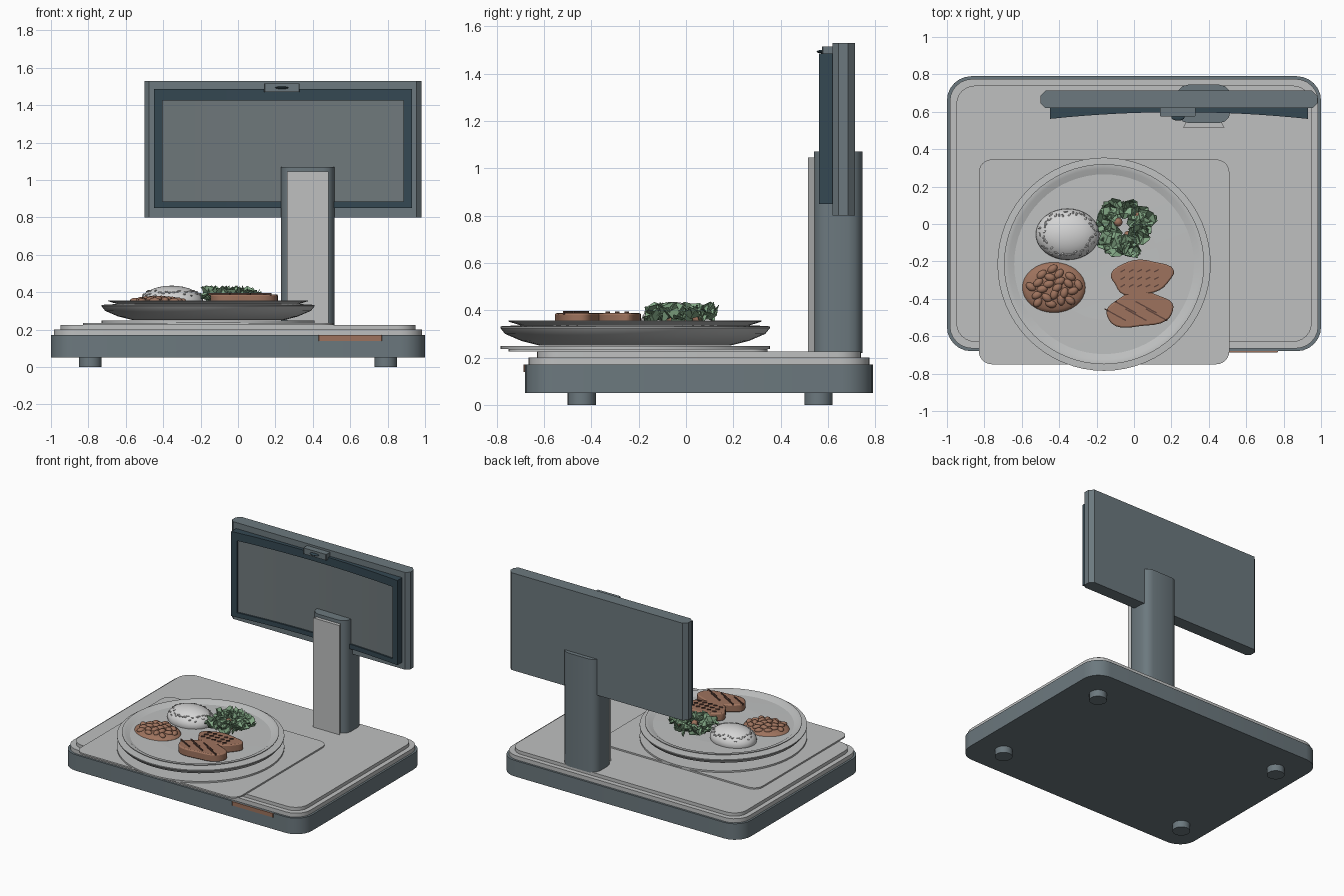
import bpy, bmesh, random
from math import sin, cos, pi, radians, sqrt
from mathutils import Matrix, Vector, Euler

random.seed(4)
if "Cube" in bpy.data.objects:
    bpy.data.objects.remove(bpy.data.objects["Cube"])


def material(name, r, g, b):
    m = bpy.data.materials.new(name)
    m.use_nodes = True
    m.diffuse_color = (r, g, b, 1)
    for n in m.node_tree.nodes:
        if n.type == 'BSDF_PRINCIPLED':
            n.inputs["Base Color"].default_value = (r, g, b, 1)
    return m


SLATE = material("slate", .15, .19, .21)
LIGHT = material("light_grey", .52, .53, .53)
BEZEL = material("dark_blue_grey", .035, .065, .085)
SCREEN = material("screen_grey", .16, .19, .20)
WHITE = material("rice_white", .66, .66, .66)
BROWN = material("cooked_brown", .34, .17, .11)
CHAR = material("char_brown", .12, .06, .045)
GREEN = material("leaf_green", .23, .40, .24)


def finish(name, bm, mat, angle=35):
    bmesh.ops.recalc_face_normals(bm, faces=bm.faces)
    me = bpy.data.meshes.new(name)
    bm.to_mesh(me)
    bm.free()
    me.materials.append(mat)
    if angle:
        for p in me.polygons:
            p.use_smooth = True
        me.set_sharp_from_angle(angle=radians(angle))
    ob = bpy.data.objects.new(name, me)
    bpy.context.collection.objects.link(ob)
    return ob


def prism(name, outline, z0, z1, mat):
    bm = bmesh.new()
    low = [bm.verts.new((x, y, z0)) for x, y in outline]
    high = [bm.verts.new((x, y, z1)) for x, y in outline]
    bm.faces.new(low)
    bm.faces.new(high)
    n = len(low)
    for i in range(n):
        j = (i + 1) % n
        bm.faces.new((low[i], low[j], high[j], high[i]))
    return finish(name, bm, mat)


def rounded(x0, x1, y0, y1, r, steps=6):
    pts = []
    corners = ((x1 - r, y1 - r), (x0 + r, y1 - r), (x0 + r, y0 + r), (x1 - r, y0 + r))
    for k, (cx, cy) in enumerate(corners):
        for i in range(steps + 1):
            a = (k + i / steps) * pi / 2
            pts.append((cx + r * cos(a), cy + r * sin(a)))
    return pts


def slab(name, x0, x1, y0, y1, z0, z1, r, mat, steps=6):
    return prism(name, rounded(x0, x1, y0, y1, r, steps), z0, z1, mat)


def circle(cx, cy, r, n=48):
    return [(cx + r * cos(2 * pi * i / n), cy + r * sin(2 * pi * i / n)) for i in range(n)]


def revolve(name, cx, cy, profile, mat, n=64):
    bm = bmesh.new()
    rings = []
    for r, z in profile:
        if r == 0:
            rings.append([bm.verts.new((cx, cy, z))] * n)
        else:
            rings.append([bm.verts.new((x, y, z)) for x, y in circle(cx, cy, r, n)])
    for a, b in zip(rings, rings[1:]):
        for i in range(n):
            j = (i + 1) % n
            bm.faces.new(list(dict.fromkeys((a[i], a[j], b[j], b[i]))))
    return finish(name, bm, mat)


def ellipsoid(bm, loc, size, turn=0, tilt=0, u=10, v=6):
    m = Matrix.Translation(loc) @ Euler((tilt, 0, turn)).to_matrix().to_4x4() @ Matrix.Diagonal((*size, 1))
    bmesh.ops.create_uvsphere(bm, u_segments=u, v_segments=v, radius=1, matrix=m)


def bar(bm, loc, size, turn):
    m = Matrix.Translation(loc) @ Matrix.Rotation(turn, 4, 'Z') @ Matrix.Diagonal((*size, 1))
    bmesh.ops.create_cube(bm, size=1, matrix=m)


# Base with stepped top, feet and front strip
slab("base", -1, 1, -.68, .79, .05, .17, .13, SLATE)
slab("base_top_lower", -.985, .985, -.665, .775, .17, .2, .12, LIGHT)
slab("base_top_upper", -.95, .95, -.63, .74, .2, .225, .1, LIGHT)
for side, x in (("left", .79), ("right", -.79)):
    for end, y in (("front", -.44), ("back", .56)):
        prism(f"{end}_{side}_foot", circle(x, y, .06, 24), 0, .05, SLATE)
slab("front_strip", .43, .77, -.686, -.67, .14, .17, .003, BROWN, 1)

# Tray and plate
PX, PY = -.16, -.215
slab("tray", -.83, .51, -.75, .345, .225, .236, .07, LIGHT)
prism("plate_mat", circle(PX, PY, .57, 64), .236, .248, LIGHT)
revolve("plate", PX, PY, [(0, .25), (.4, .25), (.48, .27), (.55, .3), (.57, .325), (.57, .332),
                          (.5, .336), (0, .32)], LIGHT)
revolve("dish", PX, PY, [(0, .322), (.45, .325), (.49, .338), (.535, .352), (.535, .356), (.51, .355),
                         (.48, .335), (.4, .33), (0, .328)], LIGHT)

# Post with light front panel
slab("post", .23, .515, .54, .745, .22, 1.07, .06, SLATE, 3)
prism("post_panel", [(.262, .515), (.484, .515), (.468, .545), (.278, .545)], .225, 1.045, LIGHT)

# Monitor body: chamfered in plan
prism("monitor_body", [(-.5, .645), (-.475, .62), (.955, .62), (.98, .645), (.98, .685),
                       (.95, .715), (-.47, .715), (-.5, .685)], .8, 1.53, SLATE)


def curved_slab(name, x0, x1, z0, z1, offset, mat, n=16):
    xs = [x0 + (x1 - x0) * i / n for i in range(n + 1)]
    front = [(x, .598 + offset - .036 * ((x - .24) / .69) ** 2) for x in xs]
    return prism(name, front + [(x1, .625), (x0, .625)], z0, z1, mat)


# Concave screen inside a raised frame
curved_slab("screen", -.41, .885, .865, 1.43, .012, SCREEN)
curved_slab("frame_top", -.45, .93, 1.425, 1.485, 0, BEZEL)
curved_slab("frame_bottom", -.45, .93, .85, .885, 0, BEZEL)
curved_slab("frame_right", -.45, -.405, .885, 1.425, 0, BEZEL, 2)
curved_slab("frame_left", .885, .93, .885, 1.425, 0, BEZEL, 2)

# Camera
slab("camera_housing", .14, .33, .575, .63, 1.47, 1.515, .004, SLATE, 1)
bm = bmesh.new()
ellipsoid(bm, (.235, .572, 1.493), (.036, .02, .007), u=16, v=8)
finish("camera_lens", bm, BEZEL)


# Meat slices with grill marks
def lobed(cx, cy, rx, ry, turn, phase, n=32):
    pts = []
    for i in range(n):
        a = 2 * pi * i / n
        r = 1 + .06 * sin(3 * a + phase) + .04 * sin(5 * a)
        x, y = rx * r * cos(a), ry * r * sin(a)
        pts.append((cx + x * cos(turn) - y * sin(turn), cy + x * sin(turn) + y * cos(turn)))
    return pts


for label, cx, cy, rx, ry, turn, phase in (("back", .04, -.285, .165, .095, .1, 1),
                                           ("front", .03, -.46, .18, .095, .1, 3)):
    meat = prism(f"{label}_meat_slice", lobed(cx, cy, rx, ry, turn, phase), .33, .388, BROWN)
    bev = meat.modifiers.new("soft_edge", 'BEVEL')
    bev.width, bev.segments, bev.limit_method = .008, 2, 'ANGLE'
bm = bmesh.new()
for i in range(5):
    bar(bm, (-.1 + i * .055, -.485 + (i % 2) * .04, .389), (.13, .007, .014), -.5)
    for k in range(3):
        bar(bm, (-.06 + i * .045, -.25 - k * .04, .389), (.028, .007, .012), .5)
finish("grill_marks", bm, CHAR, 0)

# Beans on a mound
bm = bmesh.new()
ellipsoid(bm, (-.43, -.34, .33), (.17, .135, .035), u=32, v=12)
finish("bean_mound", bm, BROWN)
bm = bmesh.new()
for i in range(22):
    a, r = i * 2.4, sqrt((i + .5) / 22)
    x, y = .135 * r * cos(a), .105 * r * sin(a)
    ellipsoid(bm, (-.43 + x, -.34 + y, .365 - .015 * r * r), (.031, .021, .017), random.uniform(0, pi))
finish("beans", bm, BROWN, 60)

# Rice dome with grains
bm = bmesh.new()
ellipsoid(bm, (-.355, -.055, .345), (.17, .137, .09), u=32, v=16)
finish("rice_mound", bm, WHITE)
bm = bmesh.new()
for i in range(46):
    a = 2 * pi * i / 46
    r = random.uniform(.72, .92)
    z = .345 + .09 * sqrt(1 - r * r)
    ellipsoid(bm, (-.355 + .17 * r * cos(a), -.055 + .137 * r * sin(a), z), (.013, .005, .005),
              random.uniform(0, pi), u=6, v=4)
finish("rice_grains", bm, WHITE, 60)

# Crumpled folded leaves around an open middle
bm = bmesh.new()
for i in range(38):
    a = i * 2.4
    r = random.uniform(.07, .135)
    m = (Matrix.Translation((-.045 + r * cos(a), -.02 + r * sin(a), random.uniform(.37, .405)))
         @ Euler((random.uniform(-.6, .6), random.uniform(-.5, .5), random.uniform(0, 2 * pi))).to_matrix().to_4x4())
    rows = []
    for k in range(4):
        w = (.012, .038, .034, .008)[k]
        lift = .012 * (-1) ** k
        rows.append([bm.verts.new(m @ Vector((s * w, -.05 + k * .033, lift + .02 * abs(s) - .008)))
                     for s in (-1, 0, 1)])
    for p, q in zip(rows, rows[1:]):
        for s in (0, 1):
            bm.faces.new((p[s], p[s + 1], q[s + 1], q[s]))
for v in bm.verts:
    v.co.z = min(max(v.co.z, .335), .435)
leaves = finish("salad_leaves", bm, GREEN, 0)
leaves.modifiers.new("thickness", 'SOLIDIFY').thickness = .003

# Small round bites in the salad
bm = bmesh.new()
for x, y in ((-.085, .01), (-.03, -.06), (.02, .05)):
    ellipsoid(bm, (x, y, .365), (.024, .024, .024), u=12, v=8)
finish("salad_bites", bm, BROWN, 60)
